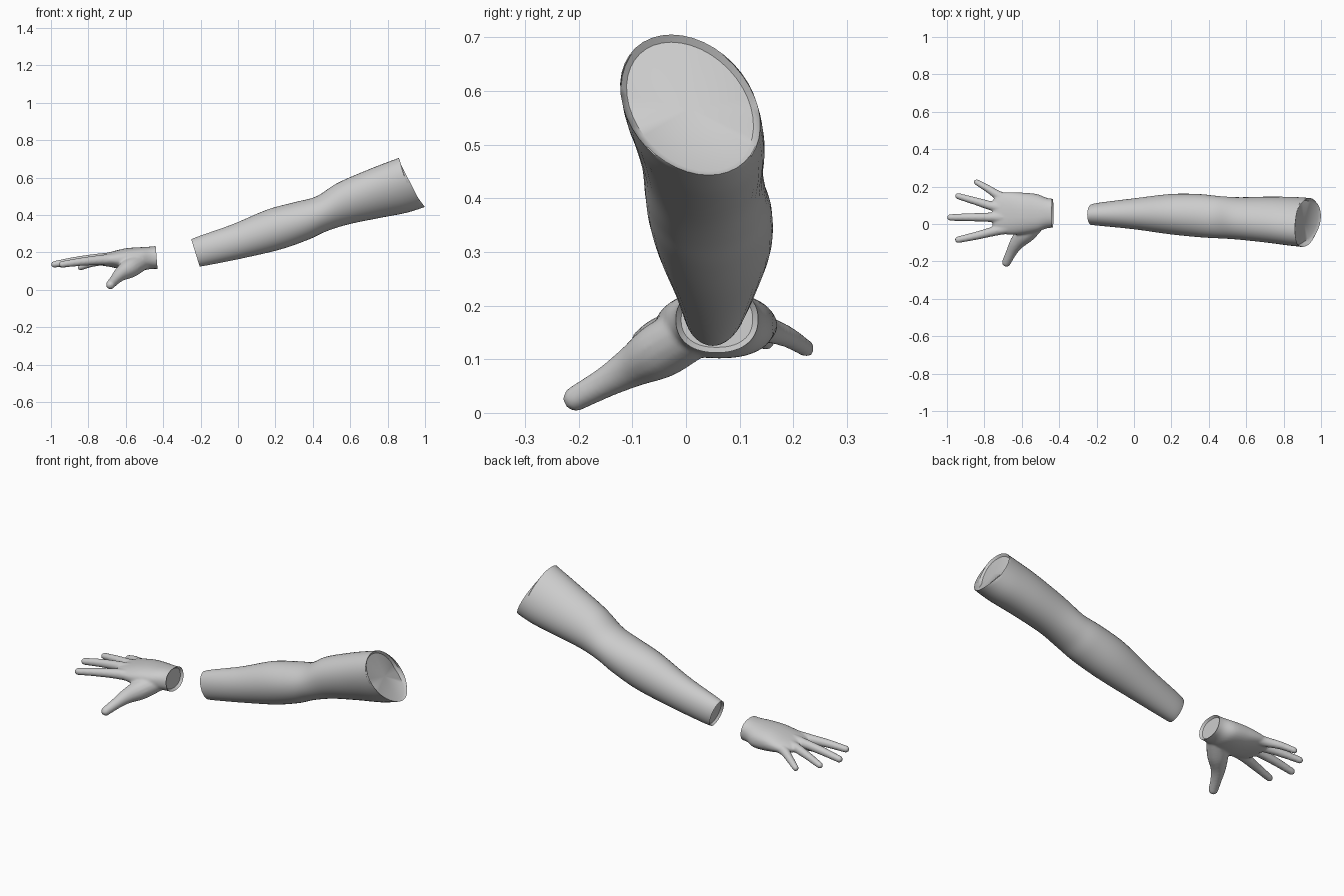
import bpy, bmesh, math
from mathutils import Vector

if "Cube" in bpy.data.objects:
    bpy.data.objects.remove(bpy.data.objects["Cube"])

skin = bpy.data.materials.new("plain grey")
skin.diffuse_color = (0.6, 0.6, 0.6, 1)
skin.use_nodes = True
skin.node_tree.nodes["Principled BSDF"].inputs["Base Color"].default_value = skin.diffuse_color


def spline(rows, steps):
    """Smoothly interpolate rows of numbers (Catmull-Rom)."""
    out = []
    for i in range(len(rows) - 1):
        p0, p1 = rows[max(i - 1, 0)], rows[i]
        p2, p3 = rows[i + 1], rows[min(i + 2, len(rows) - 1)]
        for s in range(steps):
            t = s / steps
            out.append([b + 0.5 * t * (c - a + t * (2*a - 5*b + 4*c - d + t * (3*(b - c) + d - a)))
                        for a, b, c, d in zip(p0, p1, p2, p3)])
    return out + [list(rows[-1])]


def loft(bm, rings):
    """Skin a list of point rings; returns the two end caps."""
    loops = [[bm.verts.new(p) for p in ring] for ring in rings]
    n = len(loops[0])
    for a, b in zip(loops, loops[1:]):
        for i in range(n):
            j = (i + 1) % n
            bm.faces.new((a[i], a[j], b[j], b[i]))
    return [bm.faces.new(loops[0]), bm.faces.new(loops[-1])]


def section(row, n=40, power=1.0):
    """Oval from upper point, lower point, side limits and sideways lean."""
    xt, zt, xb, zb, y0, y1, lean = row
    pts = []
    for i in range(n):
        a = 2 * math.pi * i / n
        c, s = math.cos(a), math.sin(a)
        c = math.copysign(abs(c) ** power, c)
        s = math.copysign(abs(s) ** power, s)
        pts.append(Vector(((xt + xb) / 2 + c * (xt - xb) / 2,
                           (y0 + y1) / 2 + s * (y1 - y0) / 2 + c * lean,
                           (zt + zb) / 2 + c * (zt - zb) / 2)))
    return pts


def hollow(bm, cap, thick, depth, direction):
    """Inset an end cap and sink it a little."""
    bmesh.ops.recalc_face_normals(bm, faces=bm.faces)
    bmesh.ops.inset_region(bm, faces=[cap], thickness=thick)
    bmesh.ops.translate(bm, verts=cap.verts, vec=Vector(direction) * depth)
    bmesh.ops.poke(bm, faces=[cap])


def finish(name, bm, angle):
    bmesh.ops.recalc_face_normals(bm, faces=bm.faces)
    me = bpy.data.meshes.new(name)
    bm.to_mesh(me)
    bm.free()
    me.materials.append(skin)
    ob = bpy.data.objects.new(name, me)
    bpy.context.collection.objects.link(ob)
    bpy.ops.object.select_all(action='DESELECT')
    ob.select_set(True)
    bpy.context.view_layer.objects.active = ob
    if angle:
        bpy.ops.object.shade_smooth_by_angle(angle=math.radians(angle))
    return ob


# Arm: upper x, z, lower x, z, side limits, lean
arm_rows = [
    (-0.25, 0.27, -0.205, 0.125, -0.005, 0.105, 0.0),
    (-0.20, 0.29, -0.155, 0.133, -0.010, 0.115, 0.0),
    (-0.03, 0.35, 0.03, 0.170, -0.028, 0.137, 0.0),
    (0.16, 0.43, 0.23, 0.217, -0.055, 0.160, 0.0),
    (0.31, 0.47, 0.38, 0.270, -0.070, 0.160, 0.0),
    (0.42, 0.50, 0.47, 0.312, -0.076, 0.150, -0.005),
    (0.53, 0.57, 0.59, 0.350, -0.082, 0.142, -0.015),
    (0.69, 0.64, 0.76, 0.385, -0.098, 0.144, -0.025),
    (0.80, 0.683, 0.90, 0.412, -0.112, 0.140, -0.032),
    (0.86, 0.705, 1.00, 0.443, -0.118, 0.133, -0.035),
]
bm = bmesh.new()
rings = [section(r) for r in spline(arm_rows, 6)]
for p in rings[-1]:                      # saddle-shaped shoulder rim
    p.x -= 0.03 * max(0, 1 - abs(p.z - 0.57) / 0.13)
wrist, shoulder = loft(bm, rings)
hollow(bm, wrist, 0.008, 0.012, (1, 0, 0.3))
hollow(bm, shoulder, 0.012, 0.012, (-1, 0, -0.3))
finish("arm", bm, 45)

# Hand: palm plus tapered digits, fused into one skin
bm = bmesh.new()
palm_rows = [
    (-0.39, 0.243, -0.39, 0.110, -0.018, 0.132, 0.0),
    (-0.46, 0.232, -0.46, 0.112, -0.022, 0.138, 0.0),
    (-0.52, 0.228, -0.52, 0.102, -0.042, 0.160, -0.005),
    (-0.60, 0.222, -0.60, 0.105, -0.056, 0.168, 0.0),
    (-0.68, 0.203, -0.68, 0.122, -0.056, 0.170, 0.0),
    (-0.73, 0.190, -0.73, 0.130, -0.048, 0.158, 0.0),
    (-0.755, 0.178, -0.755, 0.142, -0.020, 0.125, 0.0),
]
loft(bm, [section(r, 32, 0.88) for r in spline(palm_rows, 5)])


def digit(path):
    """Round-ended tube through rows of x, y, z, radius."""
    pts = spline(path, 6)
    tip = Vector(pts[-1][:3])
    ahead = (tip - Vector(pts[-2][:3])).normalized()
    r = pts[-1][3]
    for k in range(1, 6):
        a = k * math.pi / 11
        pts.append([*(tip + ahead * r * math.sin(a)), r * math.cos(a)])
    rings = []
    for i, p in enumerate(pts):
        d = Vector(pts[min(i + 1, len(pts) - 1)][:3]) - Vector(pts[max(i - 1, 0)][:3])
        u = d.cross(Vector((0, 0, 1))).normalized()
        v = u.cross(d).normalized()
        rings.append([Vector(p[:3]) + p[3] * (u * math.cos(a) + v * math.sin(a))
                      for a in (2 * math.pi * k / 16 for k in range(16))])
    loft(bm, rings)


digits = {
    "index": [(-0.62, -0.012, 0.165, 0.034), (-0.73, -0.034, 0.160, 0.027),
              (-0.84, -0.062, 0.150, 0.022), (-0.94, -0.084, 0.136, 0.018)],
    "middle": [(-0.62, 0.035, 0.172, 0.034), (-0.75, 0.036, 0.168, 0.026),
               (-0.87, 0.036, 0.155, 0.022), (-0.982, 0.035, 0.136, 0.018)],
    "ring": [(-0.62, 0.078, 0.170, 0.034), (-0.74, 0.092, 0.164, 0.026),
             (-0.84, 0.120, 0.152, 0.021), (-0.94, 0.149, 0.134, 0.017)],
    "little": [(-0.61, 0.118, 0.165, 0.034), (-0.71, 0.146, 0.157, 0.026),
               (-0.78, 0.188, 0.142, 0.020), (-0.842, 0.224, 0.120, 0.016)],
    "thumb": [(-0.51, 0.020, 0.155, 0.048), (-0.575, -0.045, 0.118, 0.053),
              (-0.625, -0.100, 0.086, 0.039), (-0.655, -0.150, 0.057, 0.029),
              (-0.682, -0.205, 0.027, 0.024)],
}
for path in digits.values():
    digit(path)
draft = finish("hand_draft", bm, 0)
fuse = draft.modifiers.new("fuse", 'REMESH')
fuse.mode = 'VOXEL'
fuse.voxel_size = 0.006
soften = draft.modifiers.new("soften", 'SMOOTH')
soften.factor, soften.iterations = 0.5, 6
bpy.context.view_layer.update()
fused = draft.evaluated_get(bpy.context.evaluated_depsgraph_get())
bm = bmesh.new()
bm.from_mesh(fused.to_mesh())
bpy.data.objects.remove(draft)

# Cut the hand cleanly at the wrist and sink the cap
cut = bmesh.ops.bisect_plane(bm, geom=bm.verts[:] + bm.edges[:] + bm.faces[:],
                             plane_co=(-0.435, 0.055, 0.17), plane_no=(1, 0, 0.08),
                             clear_outer=True)
rim = [e for e in cut["geom_cut"] if isinstance(e, bmesh.types.BMEdge)]
cap = bmesh.ops.contextual_create(bm, geom=rim)["faces"][0]
hollow(bm, cap, 0.010, 0.012, (-1, 0, 0))
finish("hand", bm, 45)
